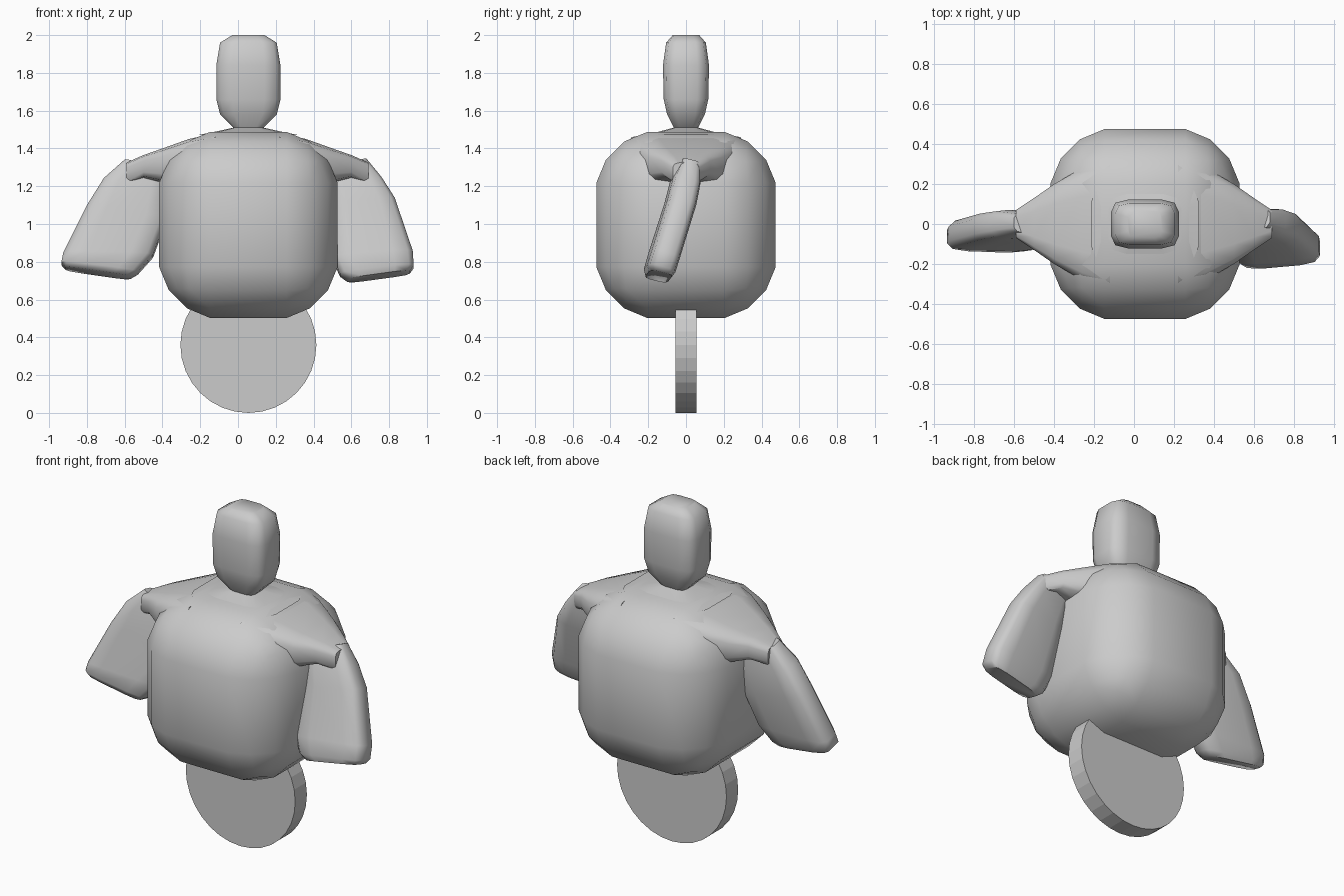
import bpy, bmesh, math
from mathutils import Vector as V

cube = bpy.data.objects.get("Cube")
if cube:
    bpy.data.objects.remove(cube)

grey = bpy.data.materials.new("plain grey")
grey.use_nodes = True
COLOUR = (0.6, 0.6, 0.6, 1)
grey.diffuse_color = COLOUR
grey.node_tree.nodes["Principled BSDF"].inputs["Base Color"].default_value = COLOUR

CX = 0.055  # middle of torso, head and wheel


def finish(name, bm, angle):
    bmesh.ops.recalc_face_normals(bm, faces=bm.faces)
    mesh = bpy.data.meshes.new(name)
    bm.to_mesh(mesh)
    bm.free()
    mesh.materials.append(grey)
    obj = bpy.data.objects.new(name, mesh)
    bpy.context.collection.objects.link(obj)
    bpy.ops.object.select_all(action="DESELECT")
    obj.select_set(True)
    bpy.context.view_layer.objects.active = obj
    bpy.ops.object.shade_smooth_by_angle(angle=math.radians(angle))
    return obj


def rounded(centre, u, v):
    """Twelve-point rounded rectangle spanned by half-width vectors u and v."""
    quarter = [(1, 0.5), (0.87, 0.87), (0.5, 1)]
    pts = quarter + [(-a, b) for a, b in reversed(quarter)]
    pts += [(-a, -b) for a, b in pts]
    return [V(centre) + V(u) * a + V(v) * b for a, b in pts]


def loft(name, rings, angle=50):
    bm = bmesh.new()
    loops = [[bm.verts.new(p) for p in ring] for ring in rings]
    for a, b in zip(loops, loops[1:]):
        for i in range(len(a)):
            j = (i + 1) % len(a)
            bm.faces.new((a[i], a[j], b[j], b[i]))
    bm.faces.new(loops[0])
    bm.faces.new(loops[-1])
    return finish(name, bm, angle)


# Torso: a box with broad, soft bevels
bm = bmesh.new()
bmesh.ops.create_cube(bm, size=1)
for v in bm.verts:
    v.co = (CX + v.co.x * 0.945, v.co.y * 0.95, 0.995 + v.co.z * 0.985)
bmesh.ops.bevel(bm, geom=bm.edges[:], offset=0.27, segments=3,
                profile=0.42, affect="EDGES")
finish("torso", bm, 60)

# Head and neck: height, half width, half depth
head = [(1.47, 0.27, 0.22), (1.49, 0.17, 0.14), (1.51, 0.08, 0.065),
        (1.58, 0.15, 0.10), (1.66, 0.17, 0.118), (1.84, 0.17, 0.122),
        (1.96, 0.15, 0.105), (2.0, 0.085, 0.07)]
loft("head", [rounded((CX, 0, z), (w, 0, 0), (0, d, 0)) for z, w, d in head])

# Shoulders: distance out, y, height, half depth, half height
shoulder = [(0.22, 0, 1.33, 0.33, 0.15), (0.36, 0, 1.335, 0.28, 0.115),
            (0.5, 0, 1.31, 0.20, 0.09), (0.6, 0, 1.305, 0.13, 0.06),
            (0.69, 0, 1.27, 0.07, 0.055)]

# Arms: inner (x, z), outer (x, z), y, half thickness
left_arm = [((0.47, 1.27), (0.68, 1.34), 0.015, 0.05),
            ((0.49, 1.19), (0.76, 1.24), -0.005, 0.072),
            ((0.50, 1.08), (0.83, 1.13), -0.03, 0.075),
            ((0.50, 0.82), (0.925, 0.85), -0.115, 0.075),
            ((0.54, 0.73), (0.93, 0.775), -0.14, 0.075),
            ((0.58, 0.70), (0.91, 0.745), -0.145, 0.06)]
right_arm = [((0.36, 1.27), (0.60, 1.335), 0.0, 0.05),
             ((0.38, 1.16), (0.71, 1.235), -0.005, 0.072),
             ((0.38, 1.02), (0.80, 1.09), -0.02, 0.075),
             ((0.45, 0.83), (0.925, 0.84), -0.055, 0.075),
             ((0.53, 0.74), (0.935, 0.79), -0.07, 0.07),
             ((0.57, 0.715), (0.915, 0.765), -0.07, 0.055)]

for side, s, shift, tilt, arm in (("left", 1, 0, 0.035, left_arm),
                                  ("right", -1, -0.1, 0.015, right_arm)):
    loft(side + "_shoulder",
         [rounded((s * (x + shift), y, z), (0, d, 0), (0, 0, h))
          for x, y, z, d, h in shoulder])
    rings = []
    for (xi, zi), (xo, zo), y, t in arm:
        centre = (s * (xi + xo) / 2, y, (zi + zo) / 2)
        across = (s * (xo - xi) / 2, tilt * 0.5, (zo - zi) / 2)
        rings.append(rounded(centre, across, (0, t, -t * 0.25)))
    loft(side + "_arm", rings)

# Wheel: a flat-sided disc below the torso
bm = bmesh.new()
bmesh.ops.create_cone(bm, cap_ends=True, segments=32, radius1=0.36,
                      radius2=0.36, depth=0.11)
for v in bm.verts:
    v.co = (CX + v.co.x, v.co.z, 0.36 + v.co.y)
finish("wheel", bm, 5)
